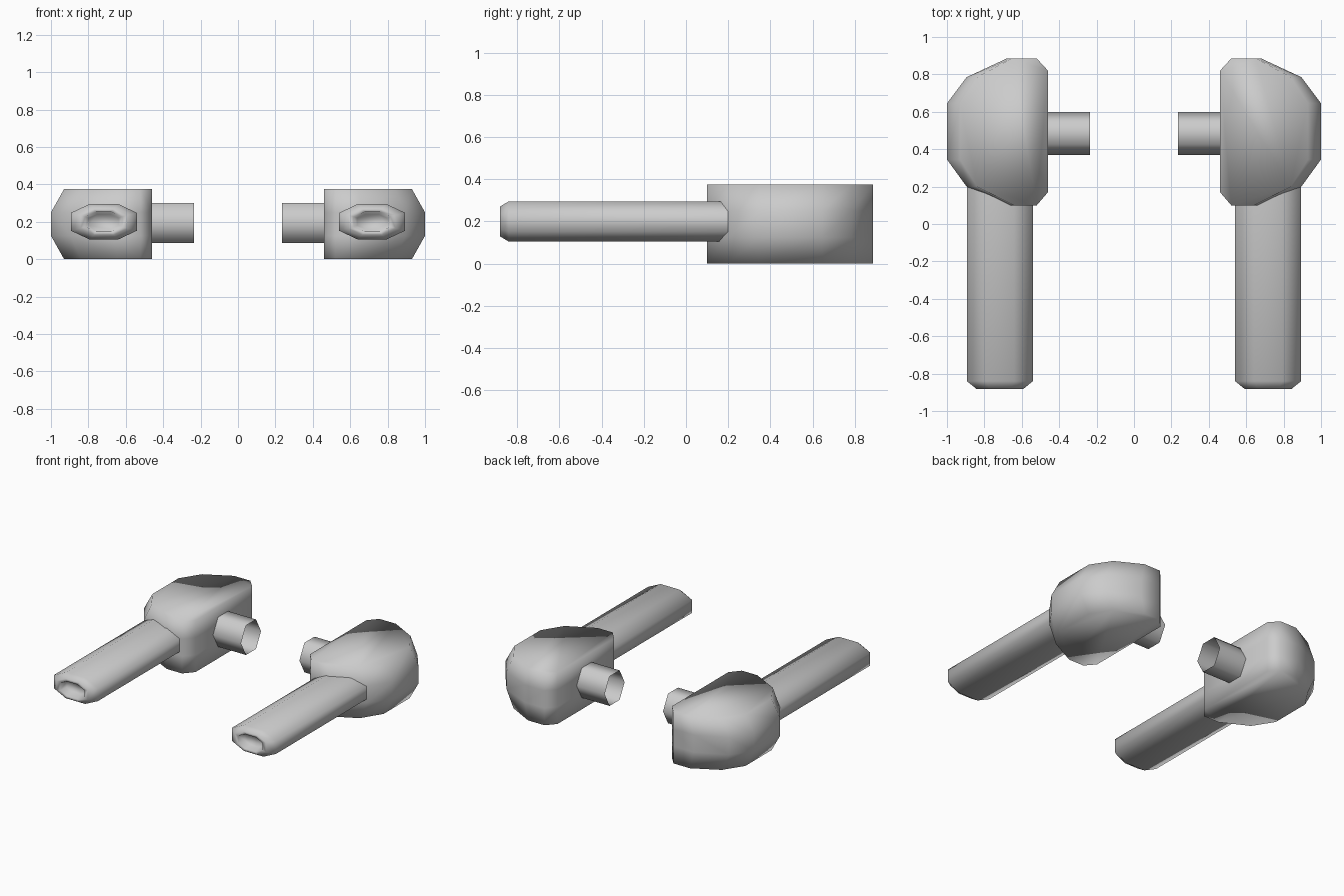
import bpy, bmesh, math

if "Cube" in bpy.data.objects:
    bpy.data.objects.remove(bpy.data.objects["Cube"])


def loft(name, loops, cap_start=False, cap_end=False):
    """Skin a row of matching loops, smooth shade, mirror to the other side."""
    bm = bmesh.new()
    rings = [[bm.verts.new(p) for p in loop] for loop in loops]
    n = len(rings[0])
    for a, b in zip(rings, rings[1:]):
        for i in range(n):
            j = (i + 1) % n
            bm.faces.new((a[i], a[j], b[j], b[i]))
    if cap_start:
        bm.faces.new(rings[0][::-1])
    if cap_end:
        bm.faces.new(rings[-1])
    bmesh.ops.recalc_face_normals(bm, faces=bm.faces[:])
    mesh = bpy.data.meshes.new(name)
    bm.to_mesh(mesh)
    bm.free()
    for p in mesh.polygons:
        p.use_smooth = True
    obj = bpy.data.objects.new(name, mesh)
    bpy.context.collection.objects.link(obj)
    obj.modifiers.new("Mirror", 'MIRROR').use_axis[0] = True
    return obj


# Housing: plan outline, drawn in on the outer side at top and bottom
plan = [(0.46, 0.17), (0.52, 0.10), (0.67, 0.10), (0.895, 0.20), (1.0, 0.345),
        (1.0, 0.645), (0.895, 0.785), (0.68, 0.885), (0.52, 0.885), (0.46, 0.82)]


def housing_loop(z, s):
    return [(0.46 + (x - 0.46) * s if x > 0.6 else x, y, z) for x, y in plan]


loft("housing", [housing_loop(0.0, 0.87), housing_loop(0.125, 1.0),
                 housing_loop(0.25, 1.0), housing_loop(0.375, 0.87)], True, True)

# Barrel: flattened octagon with chamfered tip and recessed muzzle
octagon = [(1, 0.5), (0.43, 1), (-0.43, 1), (-1, 0.5),
           (-1, -0.5), (-0.43, -1), (0.43, -1), (1, -0.5)]


def barrel_loop(y, rx, rz):
    return [(0.717 + u * rx, y, 0.2 + v * rz) for u, v in octagon]


loft("barrel", [barrel_loop(0.21, 0.177, 0.095), barrel_loop(-0.84, 0.177, 0.095),
                barrel_loop(-0.882, 0.125, 0.07), barrel_loop(-0.882, 0.098, 0.053),
                barrel_loop(-0.83, 0.08, 0.04)], False, True)


# Peg: open hexagonal tube on the inner side
def peg_loop(x):
    return [(x, 0.485 + 0.115 * math.cos(k * math.pi / 3),
             0.193 + 0.124 * math.sin(k * math.pi / 3)) for k in range(6)]


loft("peg", [peg_loop(0.235), peg_loop(0.475)])
